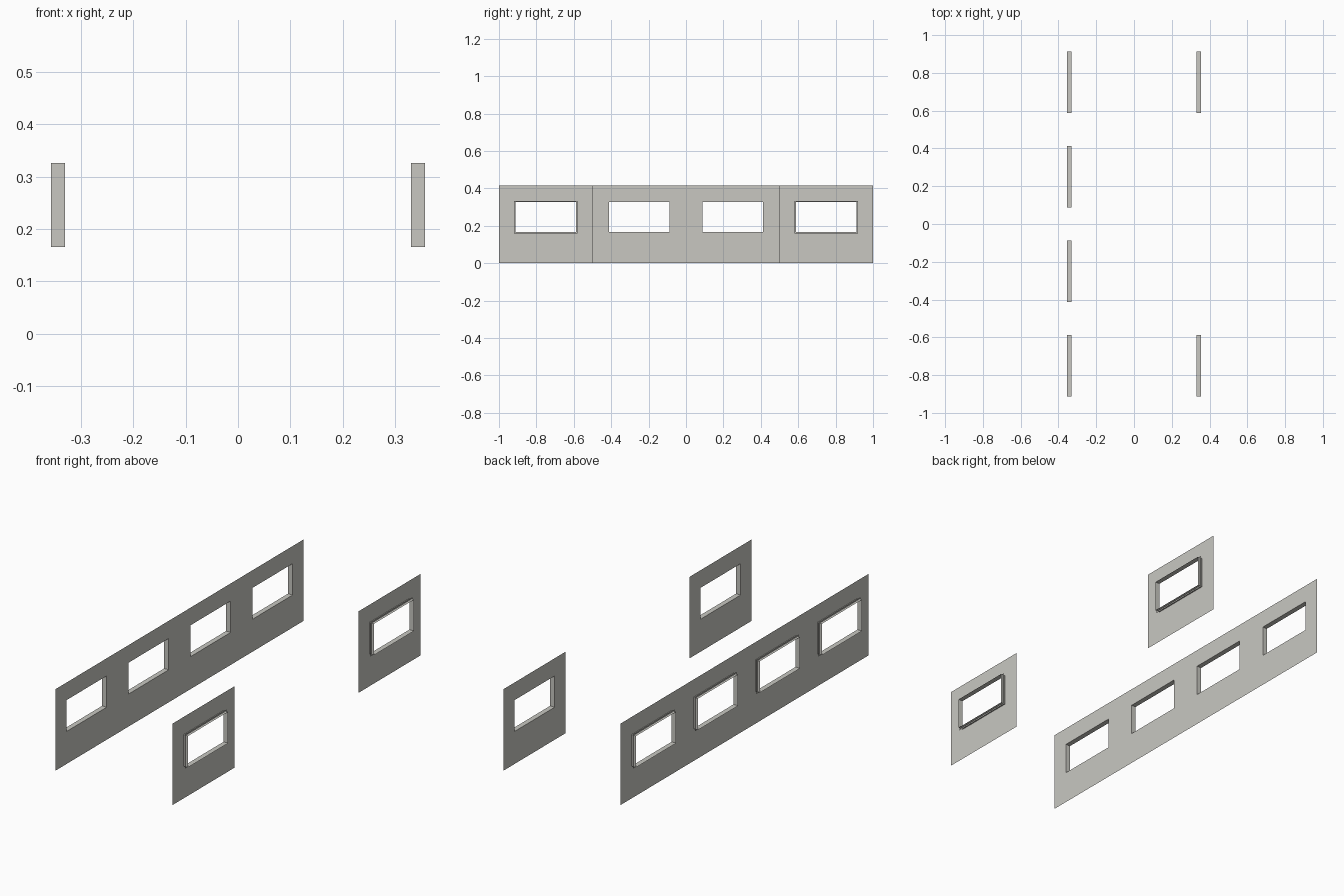
import bpy, bmesh

if "Cube" in bpy.data.objects:
    bpy.data.objects.remove(bpy.data.objects["Cube"])

X_WALL, X_MID, X_OUT = 0.330, 0.343, 0.356
HEIGHT = 0.416
Z0, Z1 = 0.166, 0.326      # window opening
HALF = 0.162               # half opening width

mat = bpy.data.materials.new("warm grey")
mat.diffuse_color = (0.58, 0.575, 0.535, 1)
mat.use_nodes = True
mat.node_tree.nodes["Principled BSDF"].inputs["Base Color"].default_value = mat.diffuse_color


def make(name, bm):
    bmesh.ops.remove_doubles(bm, verts=bm.verts, dist=1e-5)
    me = bpy.data.meshes.new(name)
    bm.to_mesh(me)
    bm.free()
    me.materials.append(mat)
    ob = bpy.data.objects.new(name, me)
    bpy.context.collection.objects.link(ob)


def rect(x, y0, y1, z0, z1):
    return [(x, y0, z0), (x, y1, z0), (x, y1, z1), (x, y0, z1)]


def ring(bm, outer, inner, flip):
    """Band of four quads between two rectangles."""
    for i in range(4):
        j = (i + 1) % 4
        q = [outer[i], outer[j], inner[j], inner[i]]
        if flip:
            q.reverse()
        bm.faces.new([bm.verts.new(p) for p in q])


def panel(side, yc):
    tag = ("right" if side > 0 else "left") + "_" + str(round(yc * 100))
    hole = (yc - HALF, yc + HALF, Z0, Z1)

    # thin wall sheet with a window opening
    bm = bmesh.new()
    ring(bm, rect(side * X_WALL, yc - 0.25, yc + 0.25, 0, HEIGHT),
         rect(side * X_WALL, *hole), side < 0)
    make("wall_panel_" + tag, bm)

    # window reveal, a sheet tube standing out from the wall
    bm = bmesh.new()
    ring(bm, rect(side * X_WALL, *hole), rect(side * X_OUT, *hole), side < 0)
    make("window_reveal_" + tag, bm)

    # narrow flange around the middle of the reveal
    e = 0.007
    bm = bmesh.new()
    ring(bm, rect(side * X_MID, hole[0] - e, hole[1] + e, Z0 - e, Z1 + e),
         rect(side * X_MID, *hole), side < 0)
    make("window_flange_" + tag, bm)


for y in (-0.75, -0.25, 0.25, 0.75):
    panel(-1, y)
for y in (-0.75, 0.75):
    panel(1, y)
